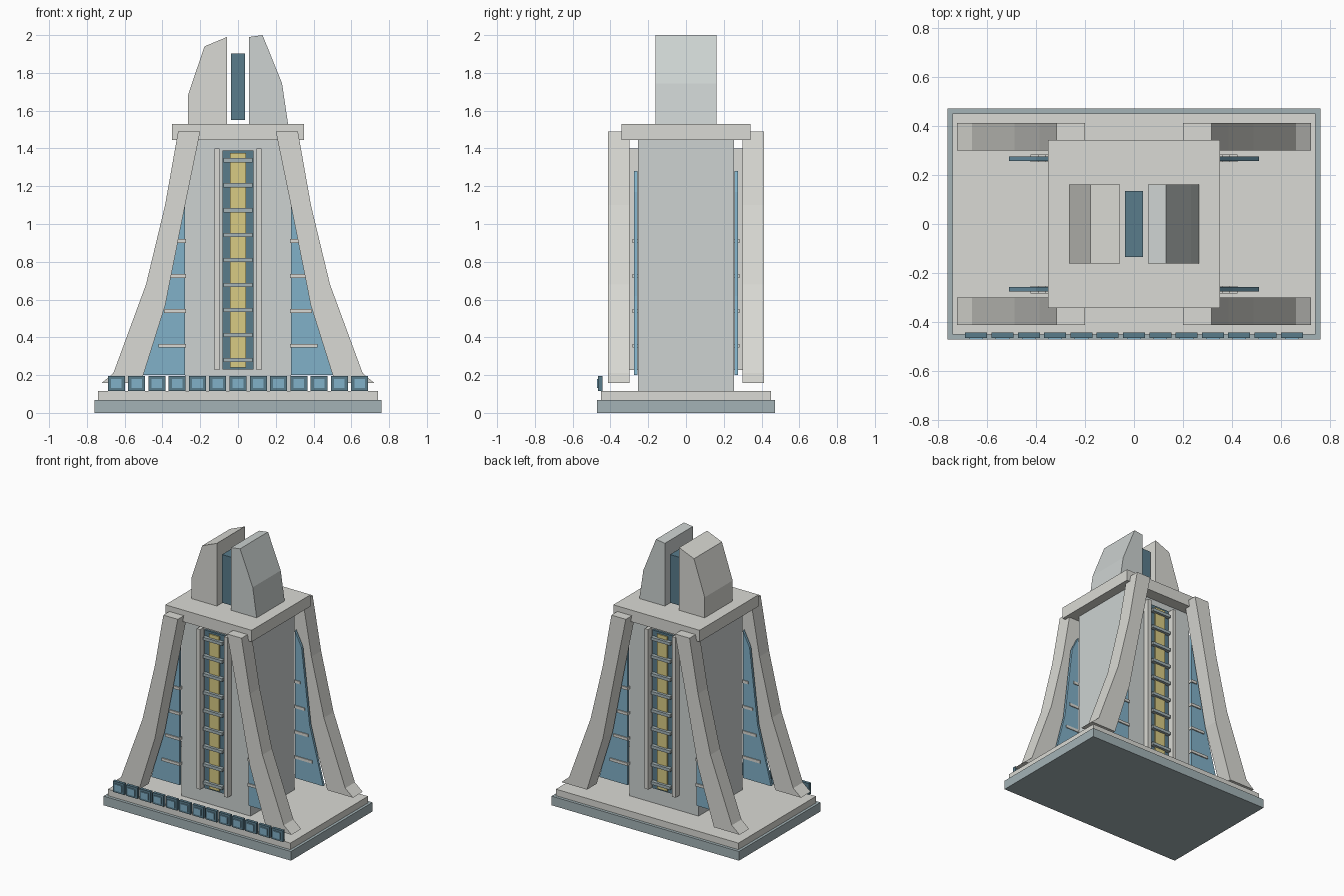
import bpy, bmesh

if "Cube" in bpy.data.objects:
    bpy.data.objects.remove(bpy.data.objects["Cube"])


def material(name, r, g, b):
    m = bpy.data.materials.new(name)
    m.diffuse_color = (r, g, b, 1)
    m.use_nodes = True
    m.node_tree.nodes["Principled BSDF"].inputs["Base Color"].default_value = m.diffuse_color
    return m


CONCRETE = material("concrete", 0.70, 0.70, 0.66)
PALE = material("pale_steel", 0.61, 0.65, 0.64)
STEEL = material("steel", 0.37, 0.45, 0.47)
DARK = material("dark_frame", 0.10, 0.20, 0.26)
GLASS = material("blue_glass", 0.22, 0.44, 0.58)
GOLD = material("gold_panel", 0.69, 0.60, 0.23)


def prism(name, profile, y0, y1, mat):
    """Extrude an (x, z) profile from y0 to y1."""
    bm = bmesh.new()
    face = bm.faces.new([bm.verts.new((x, y0, z)) for x, z in profile])
    ext = bmesh.ops.extrude_face_region(bm, geom=[face])["geom"]
    moved = [v for v in ext if isinstance(v, bmesh.types.BMVert)]
    bmesh.ops.translate(bm, verts=moved, vec=(0, y1 - y0, 0))
    bmesh.ops.recalc_face_normals(bm, faces=bm.faces)
    me = bpy.data.meshes.new(name)
    bm.to_mesh(me)
    bm.free()
    me.materials.append(mat)
    ob = bpy.data.objects.new(name, me)
    bpy.context.collection.objects.link(ob)
    return ob


def box(name, x0, x1, y0, y1, z0, z1, mat):
    return prism(name, [(x0, z0), (x1, z0), (x1, z1), (x0, z1)], y0, y1, mat)


# Stepped base, core and cap
box("base_plinth", -0.76, 0.76, -0.472, 0.472, 0, 0.067, STEEL)
box("base_slab", -0.74, 0.74, -0.45, 0.45, 0.067, 0.115, CONCRETE)
box("tower_core", -0.28, 0.28, -0.254, 0.254, 0.115, 1.445, PALE)
box("cap_slab", -0.35, 0.35, -0.342, 0.342, 1.445, 1.53, CONCRETE)

# Split crown with a dark spine between the halves
prism("crown_left", [(-0.265, 1.53), (-0.058, 1.53), (-0.058, 1.99),
                     (-0.178, 1.94), (-0.265, 1.68)], -0.162, 0.162, CONCRETE)
prism("crown_right", [(0.058, 1.53), (0.265, 1.53), (0.233, 1.745),
                      (0.13, 2.0), (0.058, 1.99)], -0.162, 0.162, PALE)
box("crown_spine", -0.036, 0.036, -0.134, 0.134, 1.55, 1.903, DARK)

LEG = [(0.20, 1.49), (0.317, 1.49), (0.386, 1.10), (0.487, 0.68),
       (0.66, 0.21), (0.723, 0.157), (0.515, 0.157), (0.385, 0.57), (0.28, 1.10)]
WING = [(0.28, 0.2), (0.51, 0.2), (0.40, 0.62), (0.335, 1.17), (0.28, 1.28)]
RIBS = [(0.355, 0.422), (0.54, 0.392), (0.725, 0.362), (0.91, 0.325)]

for sy, face in ((-1, "front"), (1, "back")):
    # Lit centre strip with frame and crossbars
    box(face + "_strip_frame", -0.083, 0.083, sy * 0.25, sy * 0.27, 0.23, 1.39, DARK)
    box(face + "_gold_strip", -0.042, 0.042, sy * 0.26, sy * 0.278, 0.24, 1.375, GOLD)
    for i in range(9):
        z = 0.28 + i * 0.1322
        box(f"{face}_crossbar_{i}", -0.078, 0.078, sy * 0.26, sy * 0.297,
            z - 0.011, z + 0.011, STEEL)
    for sx, side in ((-1, "left"), (1, "right")):
        tag = f"{face}_{side}"
        # Upright fins beside the strip
        box(tag + "_fin", sx * 0.097, sx * 0.125, sy * 0.25, sy * 0.30,
            0.226, 1.4, CONCRETE)
        # Flared buttress leg and the glass wing behind it
        prism(tag + "_leg", [(sx * x, z) for x, z in LEG],
              sy * 0.30, sy * 0.412, CONCRETE)
        prism(tag + "_glass_wing", [(sx * x, z) for x, z in WING],
              sy * 0.258, sy * 0.276, GLASS)
        for i, (z, x) in enumerate(RIBS):
            box(f"{tag}_wing_rib_{i}", sx * 0.276, sx * x, sy * 0.252, sy * 0.284,
                z - 0.01, z + 0.01, CONCRETE)

# Row of small windows along the front edge
for i in range(13):
    x = (i - 6) * 0.1073
    box(f"window_frame_{i}", x - 0.045, x + 0.045, -0.465, -0.443, 0.115, 0.196, DARK)
    box(f"window_pane_{i}", x - 0.028, x + 0.028, -0.472, -0.46, 0.132, 0.179, GLASS)
